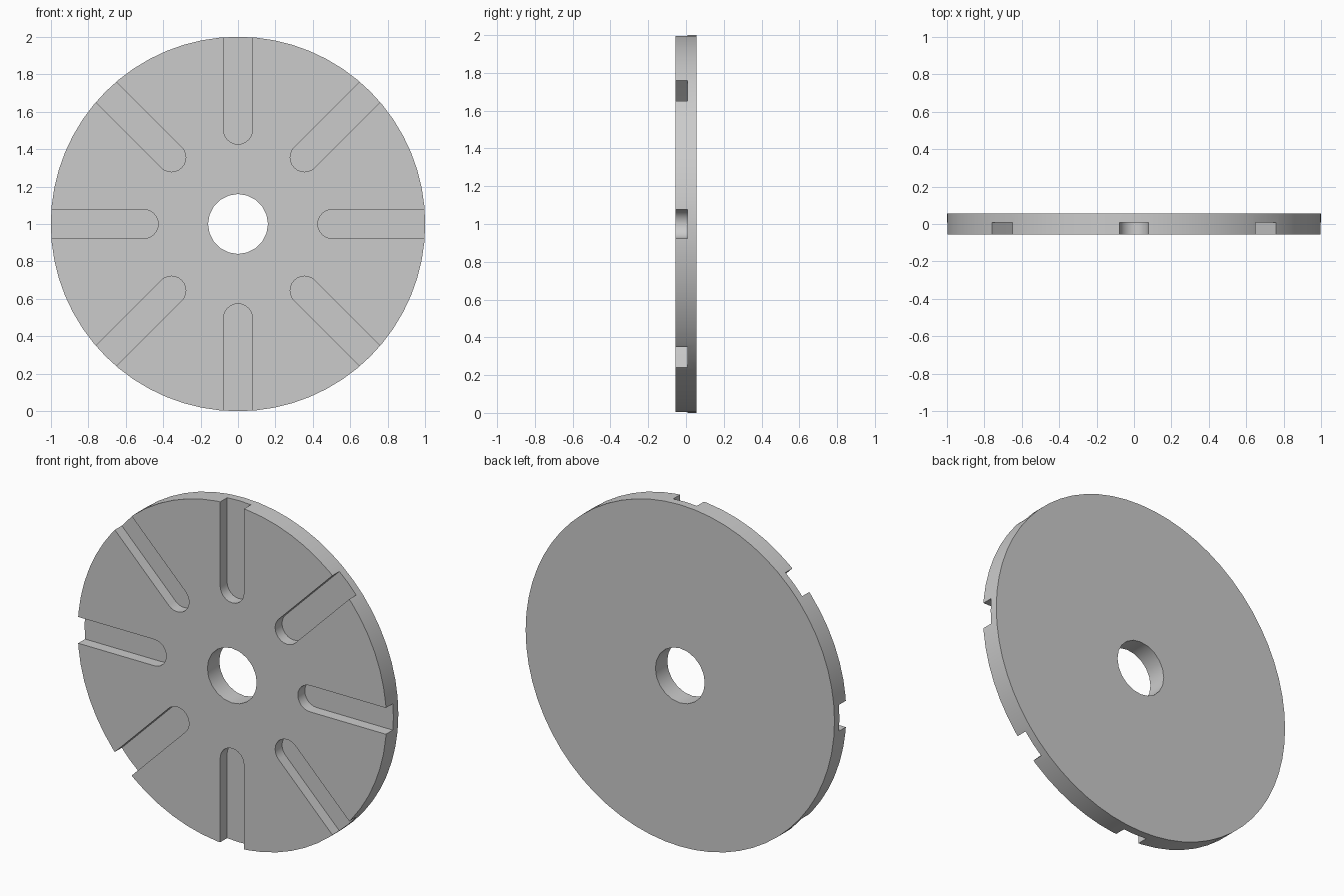
import bpy, bmesh
from math import pi, sin, cos, radians
from mathutils import Matrix

if "Cube" in bpy.data.objects:
    bpy.data.objects.remove(bpy.data.objects["Cube"])

HALF = 0.055          # half thickness of the disc
FLOOR = 0.009         # y of the groove floor
SLOT_R = 0.077        # half width of a groove
SLOT_IN = 0.503       # radius of the groove's round end centre


def finish(bm, name):
    bmesh.ops.recalc_face_normals(bm, faces=bm.faces)
    mesh = bpy.data.meshes.new(name)
    bm.to_mesh(mesh)
    bm.free()
    obj = bpy.data.objects.new(name, mesh)
    bpy.context.collection.objects.link(obj)
    return obj


def prism(bm, pts, y0, y1):
    """Closed solid: an (x, z) outline extended from y0 to y1."""
    a = [bm.verts.new((x, y0, z)) for x, z in pts]
    b = [bm.verts.new((x, y1, z)) for x, z in pts]
    bm.faces.new(a)
    bm.faces.new(b[::-1])
    n = len(pts)
    for i in range(n):
        j = (i + 1) % n
        bm.faces.new((a[j], a[i], b[i], b[j]))


def circle(r, n):
    return [(r * sin(2 * pi * i / n), r * cos(2 * pi * i / n)) for i in range(n)]


def rotated(pts, ang):
    c, s = cos(ang), sin(ang)
    return [(x * c - z * s, x * s + z * c) for x, z in pts]


# Disc body
bm = bmesh.new()
prism(bm, circle(1.0, 64), -HALF, HALF)
disc = finish(bm, "grooved_disc")

# Cutters: centre hole and eight round-ended radial grooves
bm = bmesh.new()
prism(bm, circle(0.16, 20), -0.2, 0.2)
arc = [(SLOT_R * cos(pi + pi * i / 12), SLOT_IN + SLOT_R * sin(pi + pi * i / 12))
       for i in range(13)]
outline = arc + [(SLOT_R, 1.2), (-SLOT_R, 1.2)]
for k in range(8):
    prism(bm, rotated(outline, radians(45 * k)), -0.2, FLOOR)
cutter = finish(bm, "hole_and_groove_cutter")
cutter.hide_render = True

# Cut, stand upright on the ground, and shade
mod = disc.modifiers.new("cut", 'BOOLEAN')
mod.operation = 'DIFFERENCE'
mod.solver = 'EXACT'
mod.object = cutter
bpy.context.view_layer.objects.active = disc
disc.select_set(True)
bpy.ops.object.modifier_apply(modifier=mod.name)
bpy.data.objects.remove(cutter)
disc.data.transform(Matrix.Translation((0, 0, 1)))
bpy.ops.object.shade_smooth_by_angle(angle=radians(30))
